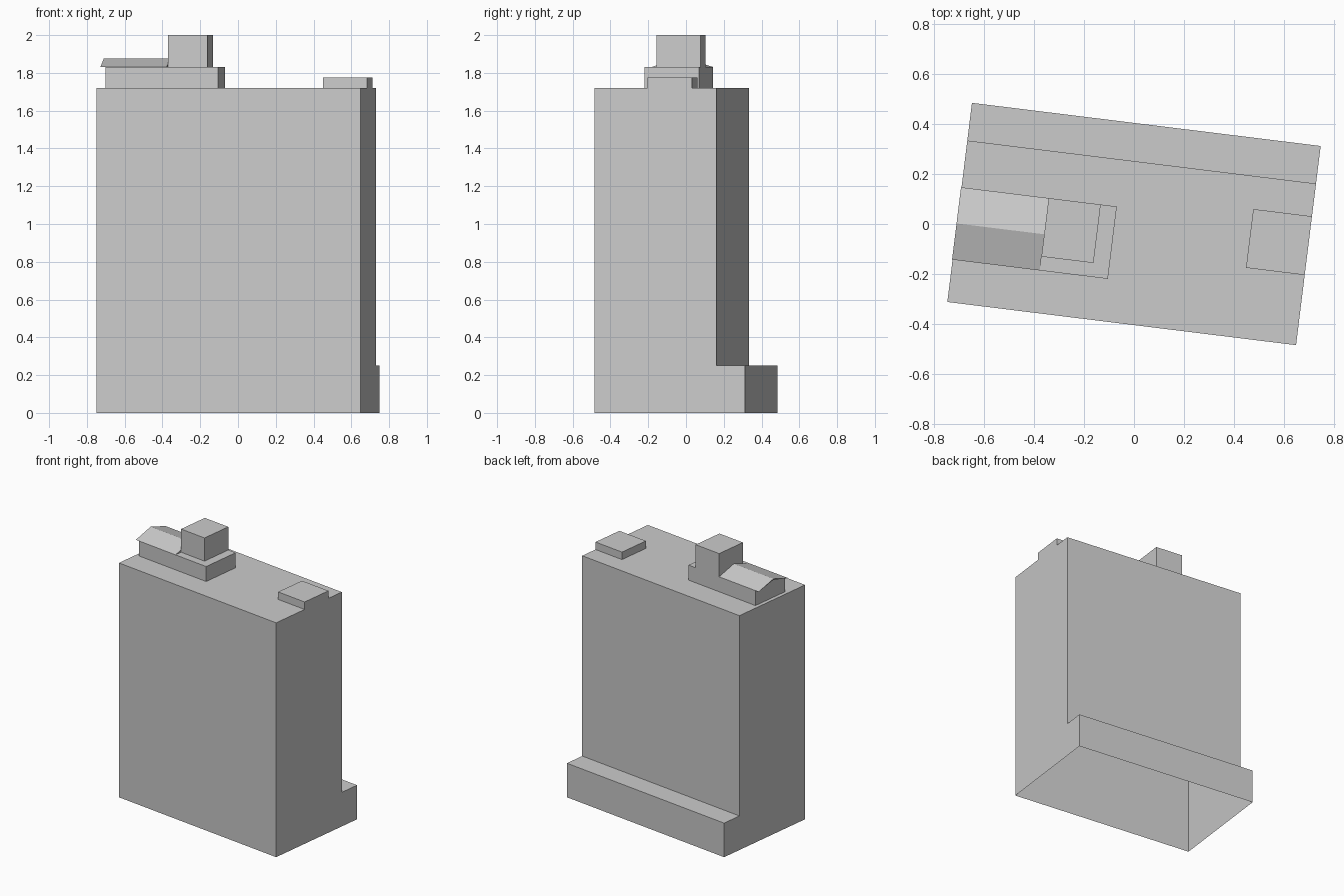
import bpy
import bmesh
from math import radians
from mathutils import Matrix

cube = bpy.data.objects.get("Cube")
if cube:
    bpy.data.objects.remove(cube, do_unlink=True)

# One plain grey for the whole building
grey = bpy.data.materials.new("light grey")
grey.use_nodes = True
colour = (0.6, 0.6, 0.6, 1)
grey.diffuse_color = colour
grey.node_tree.nodes["Principled BSDF"].inputs["Base Color"].default_value = colour

# The building stands slightly turned on its plot
TURN = Matrix.Rotation(radians(-7.05), 4, "Z")


def prism(name, x0, x1, profile, open_bottom=True):
    """Extrude a (y, z) profile along the length of the building."""
    bm = bmesh.new()
    face = bm.faces.new([bm.verts.new((x0, y, z)) for y, z in profile])
    extruded = bmesh.ops.extrude_face_region(bm, geom=[face], use_keep_orig=True)
    moved = [g for g in extruded["geom"] if isinstance(g, bmesh.types.BMVert)]
    bmesh.ops.translate(bm, verts=moved, vec=(x1 - x0, 0, 0))
    bmesh.ops.recalc_face_normals(bm, faces=bm.faces)
    if open_bottom:
        bm.normal_update()
        floor = [f for f in bm.faces if f.normal.z < -0.9]
        bmesh.ops.delete(bm, geom=floor, context="FACES")
    bmesh.ops.transform(bm, matrix=TURN, verts=bm.verts)
    mesh = bpy.data.meshes.new(name)
    bm.to_mesh(mesh)
    bm.free()
    mesh.materials.append(grey)
    obj = bpy.data.objects.new(name, mesh)
    bpy.context.collection.objects.link(obj)
    return obj


def box(name, x0, x1, y0, y1, z0, z1):
    return prism(name, x0, x1, [(y0, z0), (y1, z0), (y1, z1), (y0, z1)])


# Dimensions shared between parts
END, FRONT, BACK, TOWER_BACK = 0.704, -0.402, 0.402, 0.25
LEDGE, ROOF, DECK = 0.25, 1.72, 1.83
PF, PB = -0.231, 0.061
MID = (PF + PB) / 2

# Main slab with the low rear podium, open underneath
prism("tower_and_podium", -END, END,
      [(FRONT, 0), (BACK, 0), (BACK, LEDGE), (TOWER_BACK, LEDGE),
       (TOWER_BACK, ROOF), (FRONT, ROOF)])

# Rooftop structures
box("penthouse", -0.677, -0.077, PF, PB, ROOF, DECK)
box("lift_housing", -0.352, -0.142, -0.175, PB, DECK, 2.0)
box("roof_hatch", 0.467, END, -0.119, 0.118, ROOF, 1.775)

# Shallow gabled roof overhanging its end wall
prism("gable_wall", -0.677, -0.352, [(PF, DECK), (PB, DECK), (MID, 1.867)])
prism("gable_roof", -0.706, -0.352,
      [(PF, DECK), (MID, 1.867), (PB, DECK), (MID, 1.875)], open_bottom=False)
